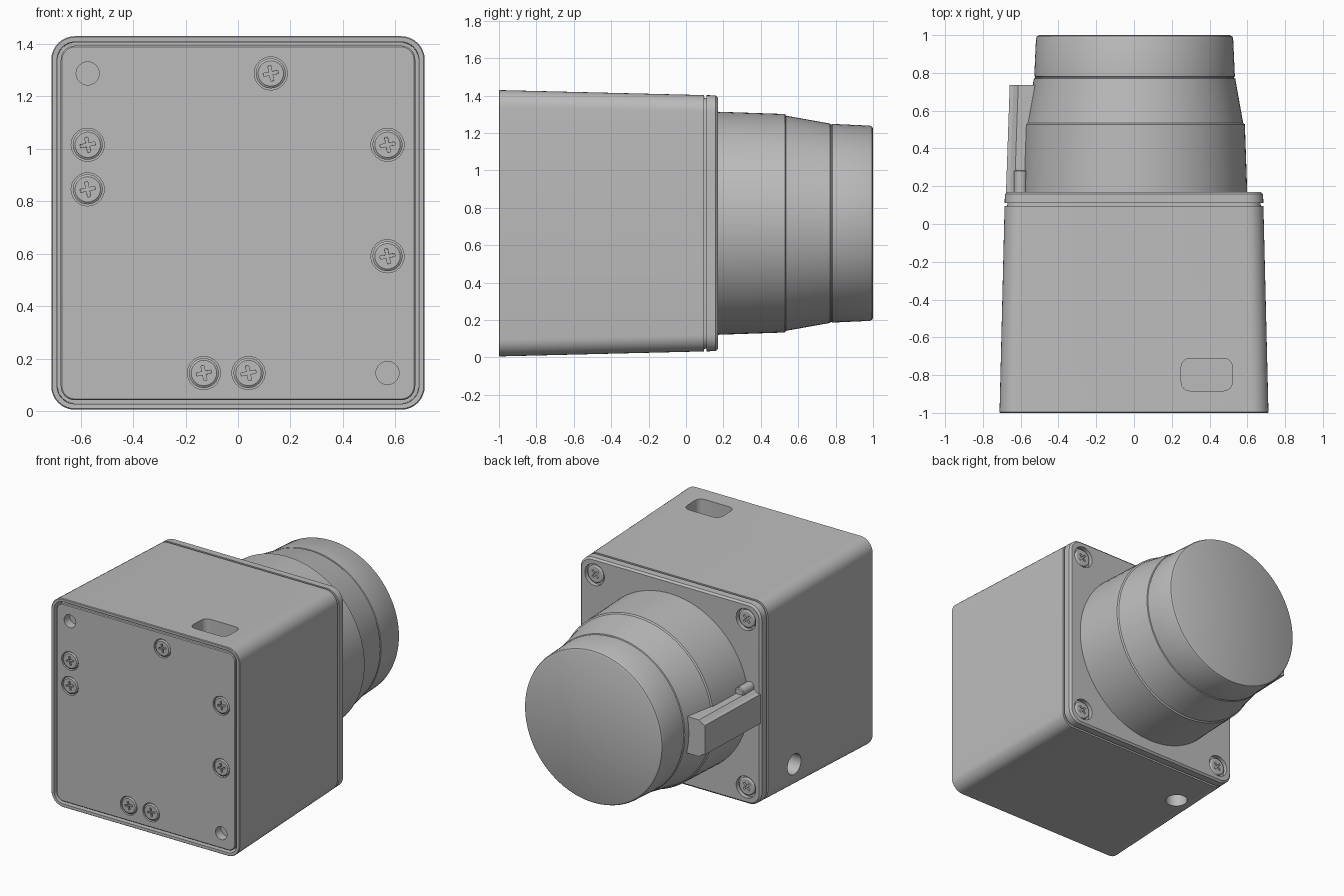
import bpy
import bmesh
from math import cos, sin, pi, radians

cube = bpy.data.objects.get("Cube")
if cube:
    bpy.data.objects.remove(cube, do_unlink=True)

grey = bpy.data.materials.new("mid grey")
colour = (0.5, 0.5, 0.5, 1)
grey.diffuse_color = colour
grey.use_nodes = True
grey.node_tree.nodes["Principled BSDF"].inputs["Base Color"].default_value = colour

MID = 0.717   # height of the main axis


# --- Cross-sections in a local plane ---
def circle(r, n=32):
    return [(r * cos(2 * pi * i / n), r * sin(2 * pi * i / n)) for i in range(n)]


def rounded(hu, hv, r, n=8):
    pts = []
    for k, (su, sv) in enumerate(((1, 1), (-1, 1), (-1, -1), (1, -1))):
        for i in range(n + 1):
            a = (k + i / n) * pi / 2
            pts.append((su * (hu - r) + r * cos(a), sv * (hv - r) + r * sin(a)))
    return pts


def cross(a, b, turn):
    pts = []
    for k in range(4):
        c, s = cos(k * pi / 2 + turn), sin(k * pi / 2 + turn)
        pts += [(u * c - v * s, u * s + v * c) for u, v in ((a, -b), (a, b), (b, b))]
    return pts


# --- Solids lofted through sections along an axis ---
PLACE = {"x": lambda u, v, t: (t, u, v),
         "y": lambda u, v, t: (u, t, v),
         "z": lambda u, v, t: (u, v, t)}


def loft(name, axis, centre, sections):
    bm = bmesh.new()
    loops = []
    for t, pts in sections:
        loops.append([bm.verts.new(PLACE[axis](u + centre[0], v + centre[1], t))
                      for u, v in pts])
    for a, b in zip(loops, loops[1:]):
        for i in range(len(a)):
            j = (i + 1) % len(a)
            bm.faces.new((a[i], a[j], b[j], b[i]))
    bm.faces.new(loops[0])
    bm.faces.new(loops[-1])
    bmesh.ops.recalc_face_normals(bm, faces=bm.faces)
    mesh = bpy.data.meshes.new(name)
    bm.to_mesh(mesh)
    bm.free()
    mesh.materials.append(grey)
    obj = bpy.data.objects.new(name, mesh)
    bpy.context.collection.objects.link(obj)
    return obj


def select(obj):
    bpy.ops.object.select_all(action="DESELECT")
    obj.select_set(True)
    bpy.context.view_layer.objects.active = obj


def cut(obj, cutter):
    cutter.hide_render = True
    mod = obj.modifiers.new("cut", "BOOLEAN")
    mod.operation = "DIFFERENCE"
    mod.solver = "EXACT"
    mod.object = cutter
    select(obj)
    bpy.ops.object.modifier_apply(modifier=mod.name)
    bpy.data.objects.remove(cutter, do_unlink=True)


def drill(obj, axis, centre, start, end, r):
    cut(obj, loft("drill", axis, centre, [(start, circle(r)), (end, circle(r))]))


def smooth(obj):
    select(obj)
    bpy.ops.object.shade_smooth_by_angle(angle=radians(28))


# --- Tapered housing with recessed front, seam groove and soft back edge ---
def shell(y, inset):
    h = 0.712 - 0.0245 * (y + 1) - inset
    return (y, rounded(h, h, 0.09 - inset))


housing = loft("housing", "y", (0, MID), [shell(y, i) for y, i in (
    (-0.93, 0.022), (-0.999, 0.022), (-1, 0.004), (-0.996, 0), (0.095, 0),
    (0.095, 0.014), (0.11, 0.014), (0.11, 0), (0.158, 0), (0.17, 0.012))])

# Socket in the top, drain holes in the side and underside
cut(housing, loft("socket", "z", (0.385, -0.797), [
    (z, rounded(0.135, 0.086, 0.045)) for z in (1.3, 1.5)]))
drill(housing, "x", (-0.18, 0.2), -0.8, -0.58, 0.07)
drill(housing, "z", (-0.52, -0.19), -0.1, 0.13, 0.07)

# --- Front plate set into the housing ---
plate = loft("front_plate", "y", (0, MID), [shell(y, i) for y, i in (
    (-0.92, 0.036), (-0.99, 0.036), (-0.995, 0.041))])
for spot in ((-0.573, 1.287), (0.57, 0.145)):
    drill(plate, "y", spot, -1.1, -0.935, 0.044)


# --- Cross-head screws in counterbores ---
def screw(name, host, spot, face, out, bore, head, sink, turn):
    drill(host, "y", spot, face + out * 0.1, face - out * 0.03, bore)
    top = face - out * sink
    obj = loft(name, "y", spot, [
        (face - out * 0.035, circle(head)), (top - out * 0.006, circle(head)),
        (top, circle(head * 0.85))])
    cut(obj, loft("drive", "y", spot, [
        (face + out * 0.1, cross(head * 0.55, head * 0.13, turn)),
        (top - out * 0.014, cross(head * 0.5, head * 0.1, turn))]))
    smooth(obj)


front_spots = ((0.125, 1.287), (-0.573, 1.015), (-0.573, 0.845), (0.57, 1.015),
               (0.57, 0.59), (-0.13, 0.145), (0.04, 0.145))
for n, spot in enumerate(front_spots):
    screw(f"front_screw_{n + 1}", plate, spot, -0.995, -1, 0.063, 0.057, 0, 0.2)

for n, (sx, sz) in enumerate(((1, 1), (-1, 1), (-1, -1), (1, -1))):
    screw(f"back_screw_{n + 1}", housing, (sx * 0.572, MID + sz * 0.572),
          0.17, 1, 0.074, 0.06, 0.008, pi / 4)

smooth(housing)
smooth(plate)

# --- Stepped round barrel ---
barrel = loft("barrel", "y", (0.003, MID), [(y, circle(r, 96)) for y, r in (
    (0.15, 0.597), (0.528, 0.584), (0.535, 0.575), (0.77, 0.533), (0.773, 0.527),
    (0.779, 0.527), (0.782, 0.531), (0.982, 0.522), (0.994, 0.517), (1, 0.505))])
smooth(barrel)


# --- Latch block and small peg on the right of the barrel ---
def latch(y, outer):
    return (y, [(-0.5, -0.125), (-0.5, 0.125), (outer + 0.045, 0.125),
                (outer + 0.02, 0.105), (outer, 0.1),
                (outer, -0.1), (outer + 0.02, -0.105), (outer + 0.045, -0.125)])


loft("side_latch", "y", (0, 0.705), [latch(0.16, -0.678), latch(0.735, -0.658)])
peg = loft("latch_peg", "y", (-0.6, 0.84), [
    (0.16, circle(0.034)), (0.28, circle(0.034)), (0.286, circle(0.028))])
smooth(peg)
